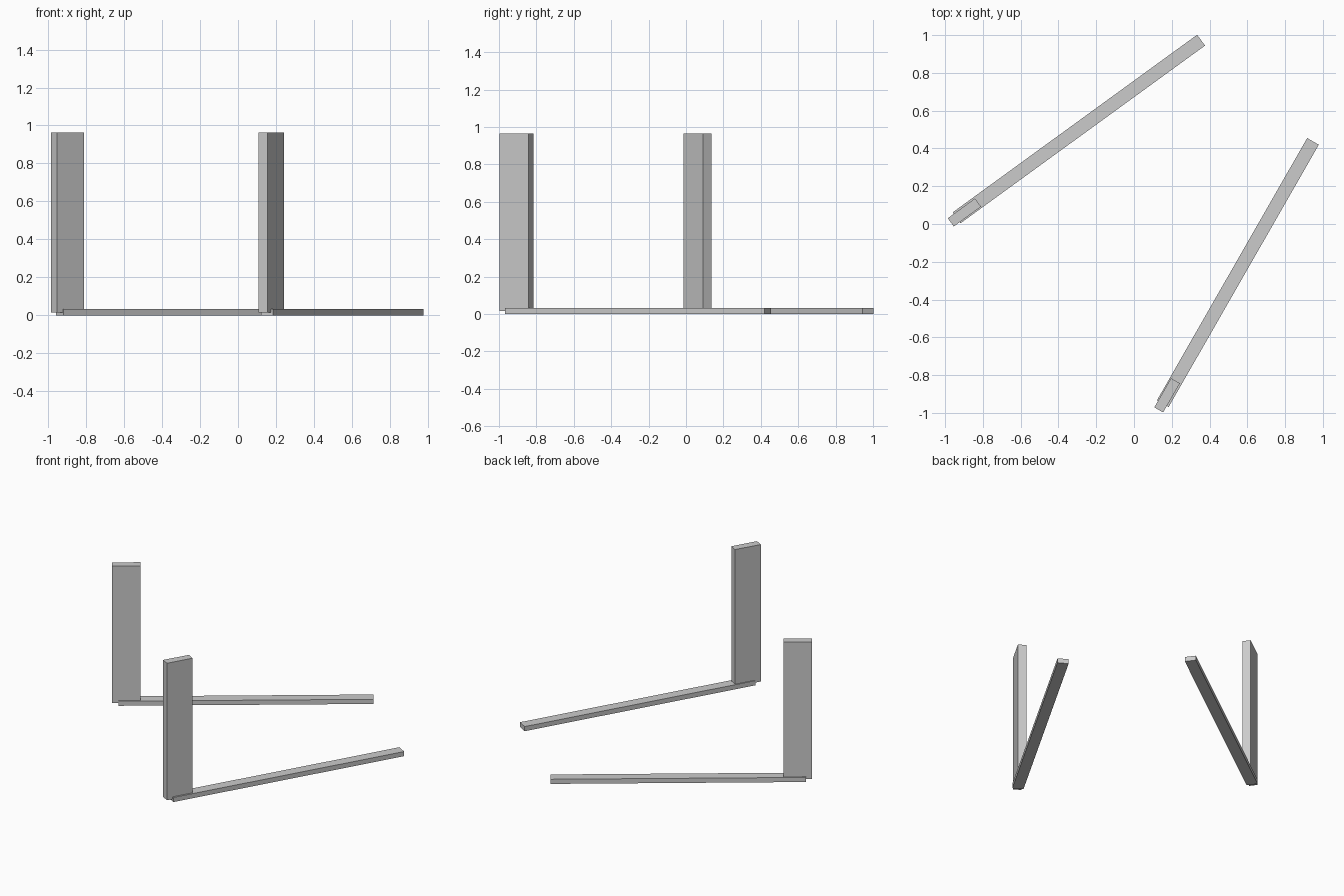
import bpy
from math import radians

cube = bpy.data.objects.get("Cube")
if cube:
    bpy.data.objects.remove(cube, do_unlink=True)

# Single plain grey
grey = bpy.data.materials.new("plain_grey")
grey.use_nodes = True
colour = (0.6, 0.6, 0.6, 1)
grey.diffuse_color = colour
grey.node_tree.nodes["Principled BSDF"].inputs["Base Color"].default_value = colour


def box(name, centre, size, bottom, angle):
    """Box standing at height bottom, turned about the vertical."""
    z = bottom + size[2] / 2
    bpy.ops.mesh.primitive_cube_add(size=1, location=(*centre, z),
                                    rotation=(0, 0, radians(angle)))
    obj = bpy.context.object
    obj.name = name
    obj.scale = size
    bpy.ops.object.transform_apply(location=False, rotation=False, scale=True)
    obj.data.materials.append(grey)


# Each L-shaped fork: a long flat blade on the ground and an upright post at its heel
forks = [
    ("right", (-0.292, 0.503), (-0.898, 0.061), 36.0),
    ("left", (0.55, -0.257), (0.175, -0.907), 60.2),
]
for side, blade_centre, post_centre, angle in forks:
    box(side + "_blade", blade_centre, (1.6, 0.071, 0.032), 0, angle)
    box(side + "_post", post_centre, (0.178, 0.054, 0.948), 0.016, angle)
